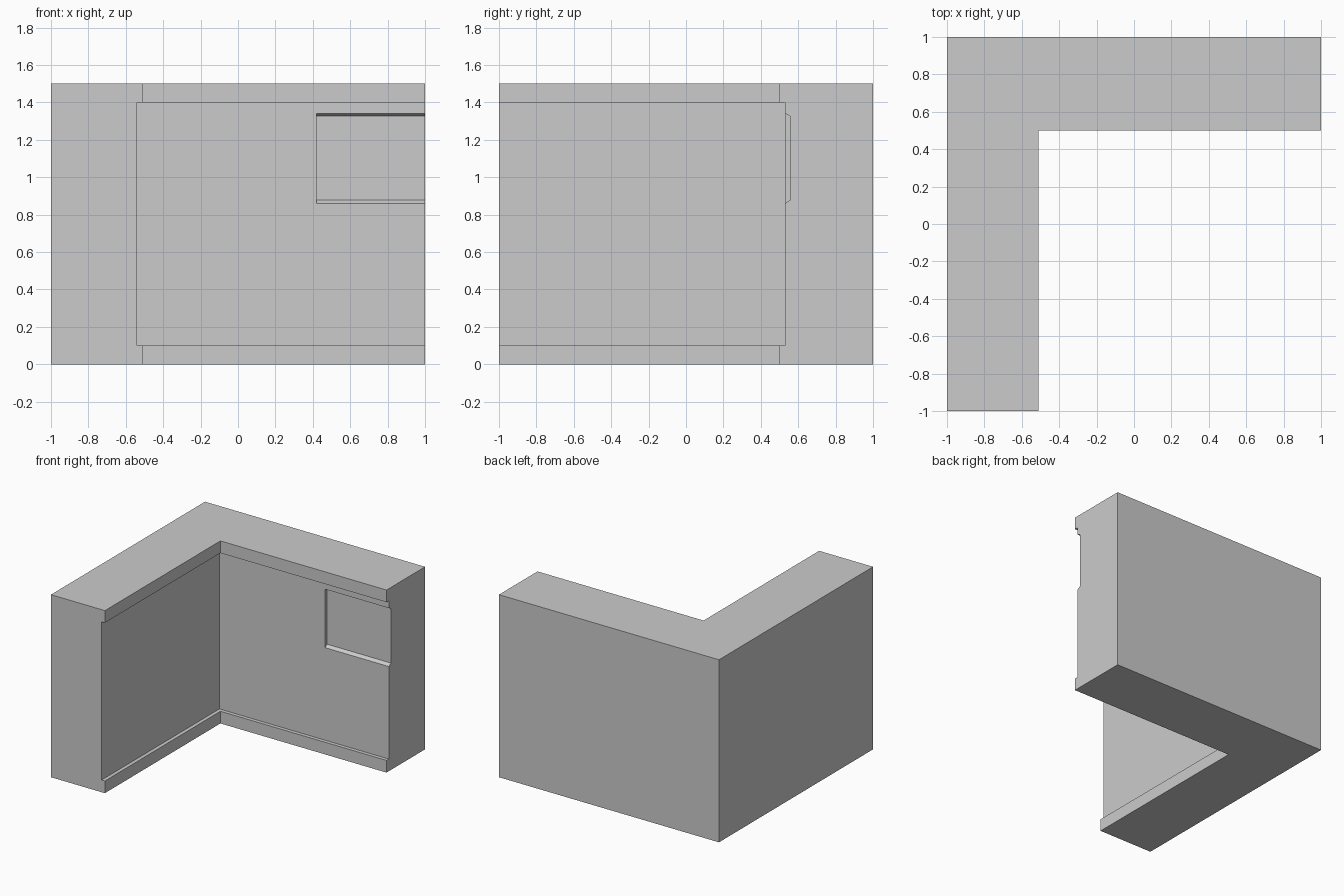
import bpy, bmesh, math

if "Cube" in bpy.data.objects:
    bpy.data.objects.remove(bpy.data.objects["Cube"])

# Wall cross-section: (setback from trim face, height), None = outer face
def profile(recess):
    return [(None, 0), (0, 0), (0, 0.1), (0.03, 0.1), (0.03, 0.86),
            (0.03 + recess, 0.878), (0.03 + recess, 1.327), (0.03, 1.34),
            (0.03, 1.4), (0, 1.4), (0, 1.5), (None, 1.5)]

# Stations along the L: front end, mitred corner, recess side, right end
def left_end(s):
    return (-1, -1) if s is None else (-0.51 - s, -1)

def corner(s):
    return (-1, 1) if s is None else (-0.51 - s, 0.5 + s)

def back_wall(x):
    return lambda s: (x, 1) if s is None else (x, 0.5 + s)

stations = [(left_end, 0), (corner, 0), (back_wall(0.42), 0),
            (back_wall(0.42), 0.027), (back_wall(1), 0.027)]

# Sweep the section into one closed corner wall
bm = bmesh.new()
rings = [[bm.verts.new((*place(s), z)) for s, z in profile(r)] for place, r in stations]
n = len(rings[0])
for a, b in zip(rings, rings[1:]):
    for i in range(n):
        j = (i + 1) % n
        bm.faces.new((a[i], a[j], b[j], b[i]))
bm.faces.new(rings[0])
bm.faces.new(rings[-1])
bmesh.ops.remove_doubles(bm, verts=bm.verts, dist=0.0001)
bmesh.ops.dissolve_degenerate(bm, edges=bm.edges, dist=0.0001)
bmesh.ops.dissolve_limit(bm, angle_limit=math.radians(0.5), verts=bm.verts, edges=bm.edges)
bmesh.ops.recalc_face_normals(bm, faces=bm.faces)

mesh = bpy.data.meshes.new("corner_wall")
bm.to_mesh(mesh)
bm.free()
wall = bpy.data.objects.new("corner_wall", mesh)
bpy.context.collection.objects.link(wall)

grey = bpy.data.materials.new("light grey")
grey.diffuse_color = (0.6, 0.6, 0.6, 1)
grey.use_nodes = True
grey.node_tree.nodes["Principled BSDF"].inputs["Base Color"].default_value = grey.diffuse_color
mesh.materials.append(grey)
